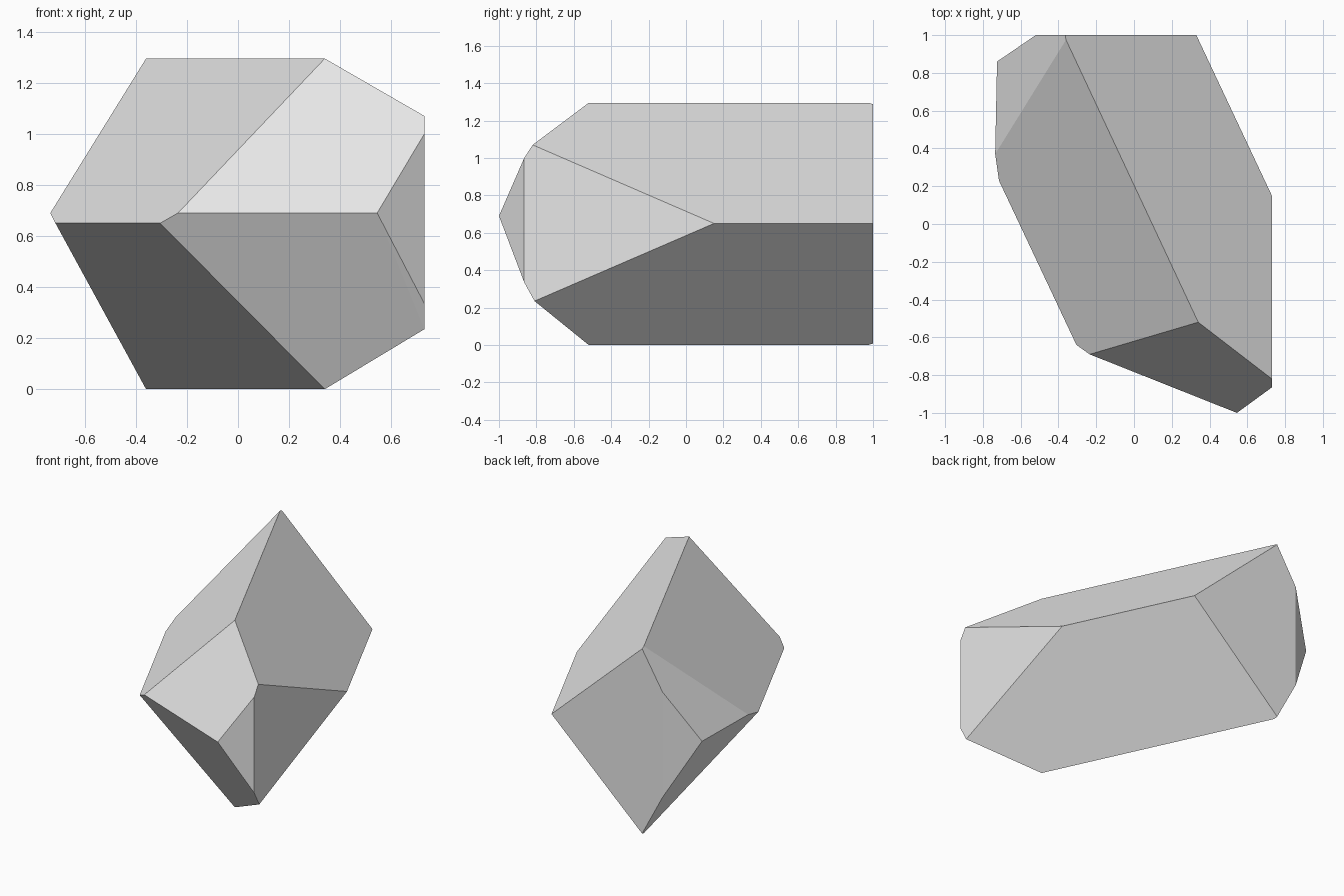
import bpy
import bmesh
from math import radians

default = bpy.data.objects.get("Cube")
if default:
    bpy.data.objects.remove(default, do_unlink=True)


def make_material(name, value):
    material = bpy.data.materials.new(name)
    colour = (value, value, value, 1)
    material.diffuse_color = colour
    material.use_nodes = True
    shader = material.node_tree.nodes.get("Principled BSDF")
    shader.inputs["Base Color"].default_value = colour
    return material


def convex_solid(name, corners, material):
    """Wrap the corners in a hull and merge its triangles into flat facets."""
    shape = bmesh.new()
    for corner in corners:
        shape.verts.new(corner)
    bmesh.ops.convex_hull(shape, input=shape.verts[:])
    loose = [vert for vert in shape.verts if not vert.link_faces]
    bmesh.ops.delete(shape, geom=loose, context="VERTS")
    bmesh.ops.dissolve_limit(shape, angle_limit=radians(3),
                             verts=shape.verts[:], edges=shape.edges[:])
    bmesh.ops.recalc_face_normals(shape, faces=shape.faces[:])
    mesh = bpy.data.meshes.new(name)
    shape.to_mesh(mesh)
    shape.free()
    mesh.materials.append(material)
    solid = bpy.data.objects.new(name, mesh)
    bpy.context.collection.objects.link(solid)
    return solid


height = 1.295
side = 0.73

# Top and bottom ridges, with the small notch where they meet the back
ridges = []
for level, inner in ((0, 0.008), (height, height - 0.008)):
    ridges += [(0.34, -0.52, level), (-0.36, 0.975, level), (-0.364, 1, inner)]

# Front tip and the flat side beside it
front_corners = [
    (0.545, -1, 0.69), (-0.235, -0.69, 0.69), (-0.305, -0.64, 0.65),
    (side, -0.82, 1.07), (side, -0.865, 1.0),
    (side, -0.865, 0.335), (side, -0.81, 0.235),
]

# Long side edges
waist_corners = [
    (side, 0.15, 0.65), (0.33, 1, 0.65),
    (-0.715, 0.23, 0.65), (-0.735, 0.37, 0.69),
]

# Back tip
back_corners = [(-0.725, 0.86, 0.69), (-0.52, 1, 1.03), (-0.52, 1, 0.30)]

grey = make_material("light grey", 0.8)
convex_solid("faceted_crystal",
             ridges + front_corners + waist_corners + back_corners, grey)
